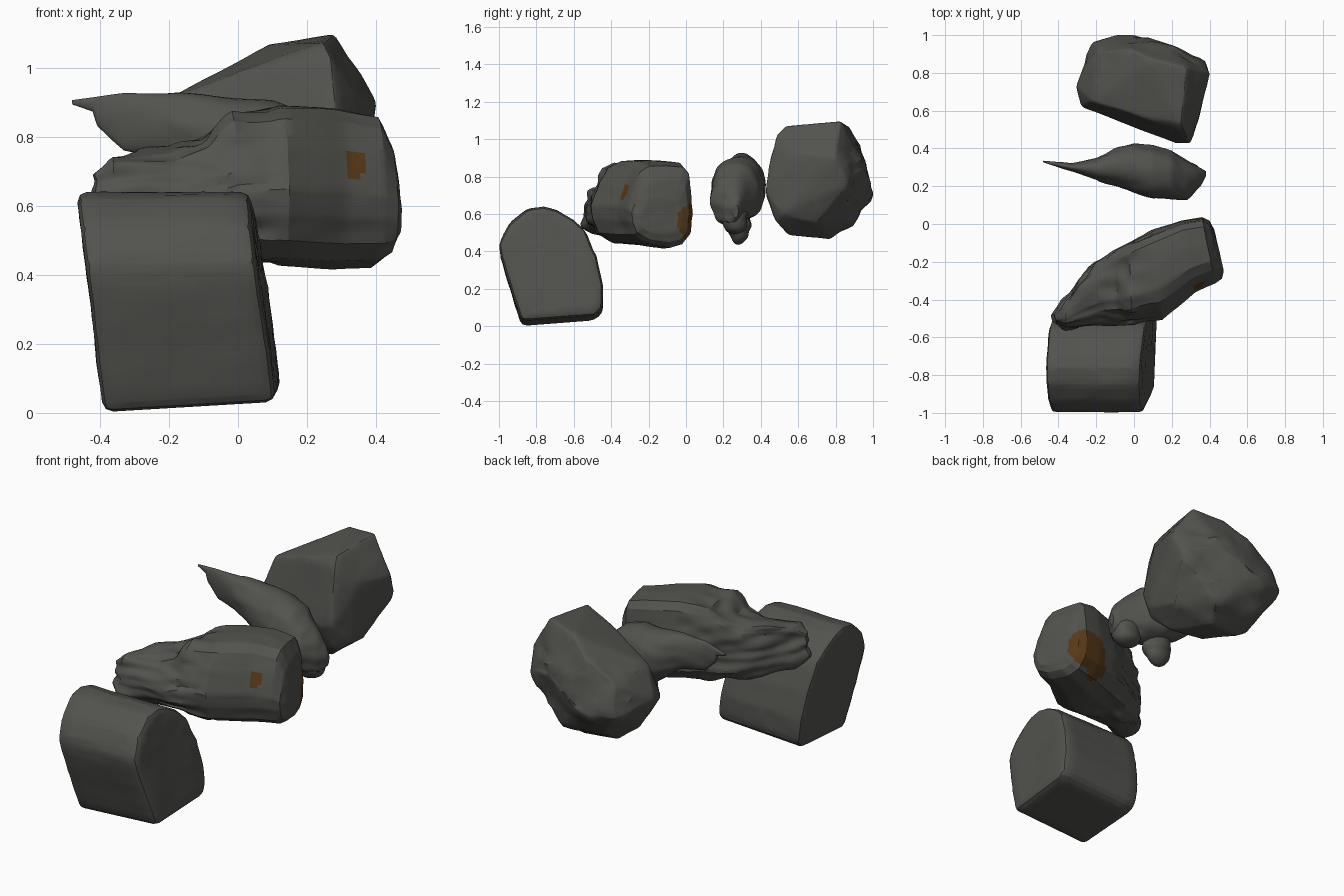
import bpy, bmesh, math
from mathutils import Vector, noise

if "Cube" in bpy.data.objects:
    bpy.data.objects.remove(bpy.data.objects["Cube"])


def material(name, rgb):
    m = bpy.data.materials.new(name)
    m.diffuse_color = (*rgb, 1)
    m.use_nodes = True
    m.node_tree.nodes["Principled BSDF"].inputs["Base Color"].default_value = m.diffuse_color
    return m


STONE = material("dark_grey_stone", (0.085, 0.085, 0.077))
RUST = material("rust_brown", (0.10, 0.042, 0.010))


def roughen(bm, amount):
    """Push vertices along their normals by layered noise; amount(co) gives the strength."""
    bm.normal_update()
    moves = []
    for v in bm.verts:
        p = v.co
        n = noise.noise(p * 5) + 0.8 * noise.noise(Vector((p.x * 7, p.y * 12, p.z * 22)))
        moves.append(v.normal * n * amount(p))
    for v, d in zip(bm.verts, moves):
        v.co += d


def finish(bm, name, angle=28):
    bmesh.ops.recalc_face_normals(bm, faces=bm.faces)
    me = bpy.data.meshes.new(name)
    bm.to_mesh(me)
    bm.free()
    ob = bpy.data.objects.new(name, me)
    bpy.context.collection.objects.link(ob)
    me.materials.append(STONE)
    bpy.ops.object.select_all(action='DESELECT')
    ob.select_set(True)
    bpy.context.view_layer.objects.active = ob
    bpy.ops.object.shade_smooth_by_angle(angle=math.radians(angle))
    return ob


def hull_rock(name, points, bevel, amount):
    """Boulder from the convex hull of a few corner points, with worn edges."""
    bm = bmesh.new()
    for p in points:
        bm.verts.new(p)
    bmesh.ops.convex_hull(bm, input=bm.verts)
    loose = [v for v in bm.verts if not v.link_faces]
    bmesh.ops.delete(bm, geom=loose, context='VERTS')
    bmesh.ops.dissolve_limit(bm, angle_limit=math.radians(6), verts=bm.verts, edges=bm.edges)
    bm.normal_update()
    sharp = [e for e in bm.edges if len(e.link_faces) == 2 and e.calc_face_angle(0) > math.radians(25)]
    bmesh.ops.bevel(bm, geom=sharp, offset=bevel, segments=2, profile=0.5,
                    affect='EDGES', clamp_overlap=True)
    bmesh.ops.triangulate(bm, faces=bm.faces)
    for limit in (0.16, 0.09, 0.06):
        long_edges = [e for e in bm.edges if e.calc_length() > limit]
        bmesh.ops.subdivide_edges(bm, edges=long_edges, cuts=1)
        bmesh.ops.triangulate(bm, faces=bm.faces)
    roughen(bm, amount)
    return finish(bm, name)


def loft_rock(name, sections, outline, amount, steps=8):
    """Boulder skinned over sections: front x, y, back x, y, bottom z, top z.
    outline is the cross-section as (0 front - 1 back, 0 bottom - 1 top)."""
    bm = bmesh.new()
    sides = len(outline)
    rows = []
    for a, b in zip(sections, sections[1:]):
        rows += [[p + (q - p) * i / steps for p, q in zip(a, b)] for i in range(steps)]
    rows.append(list(sections[-1]))
    rings = [[bm.verts.new((fx + (bx - fx) * u, fy + (by - fy) * u, lo + (hi - lo) * w))
              for u, w in outline] for fx, fy, bx, by, lo, hi in rows]

    def skin(a, b):
        for k in range(sides):
            j = (k + 1) % sides
            bm.faces.new((a[k], a[j], b[j], b[k]))

    for a, b in zip(rings, rings[1:]):
        skin(a, b)
    # end caps, filled with shrinking rings
    for ring in (rings[0], rings[-1]):
        mid = sum((v.co for v in ring), Vector()) / sides
        outer = ring
        for f in (0.8, 0.6, 0.4, 0.2):
            inner = [bm.verts.new(mid + (v.co - mid) * f) for v in ring]
            skin(outer, inner)
            outer = inner
        bm.faces.new(outer)
    bmesh.ops.recalc_face_normals(bm, faces=bm.faces)
    roughen(bm, amount)
    return finish(bm, name)


def oval(power, sides=44):
    pts = []
    for k in range(sides):
        c, s = math.cos(2 * math.pi * k / sides), math.sin(2 * math.pi * k / sides)
        pts.append((0.5 + 0.5 * math.copysign(abs(c) ** (2 / power), c),
                    0.5 + 0.5 * math.copysign(abs(s) ** (2 / power), s)))
    return pts


def polygon(corners, cuts=6):
    pts = []
    for a, b in zip(corners, corners[1:] + corners[:1]):
        pts += [(a[0] + (b[0] - a[0]) * i / cuts, a[1] + (b[1] - a[1]) * i / cuts) for i in range(cuts)]
    return pts


# Front boulder: side profile (y, z) swept across x, leaning left with height
profile = [(-0.88, 0.0), (-0.82, 0.025), (-0.49, 0.03), (-0.445, 0.07), (-0.445, 0.2),
           (-0.48, 0.36), (-0.54, 0.51), (-0.60, 0.565), (-0.69, 0.62), (-0.76, 0.64),
           (-0.85, 0.625), (-0.95, 0.54), (-1.0, 0.43), (-0.99, 0.36)]
corners = []
for y, z in profile:
    lean = 0.075 * (1 - z / 0.62)
    corners.append((-0.465 + lean, y, z))
    corners.append((0.04 + lean + 0.05 * (y + 0.75), y, z + 0.03 * (1 - z / 0.64)))
hull_rock("front_boulder", corners, 0.03, lambda p: 0.004 if p.z > 0.1 else 0.0)

# Curved boulder: flat top, ridged front face, crumbled left end, blunt right end
wedge = polygon([(0.34, 0.99), (0.6, 1.0), (0.86, 0.98), (0.94, 0.9), (0.985, 0.62), (1.0, 0.42),
                 (0.96, 0.18), (0.84, 0.04), (0.65, 0.0), (0.3, 0.05), (0.09, 0.16),
                 (0.02, 0.32), (0.0, 0.48), (0.1, 0.74), (0.2, 0.92)])
curved = loft_rock("curved_boulder", [
    (-0.41, -0.52, -0.42, -0.48, 0.57, 0.69),
    (-0.36, -0.55, -0.36, -0.40, 0.51, 0.74),
    (-0.18, -0.53, -0.20, -0.20, 0.47, 0.76),
    (-0.08, -0.53, -0.12, -0.15, 0.455, 0.80),
    (0.00, -0.525, -0.04, -0.10, 0.44, 0.87),
    (0.15, -0.51, 0.10, -0.03, 0.425, 0.89),
    (0.32, -0.365, 0.25, 0.02, 0.415, 0.88),
    (0.43, -0.315, 0.36, 0.035, 0.42, 0.86),
    (0.465, -0.29, 0.40, 0.015, 0.45, 0.78),
    (0.475, -0.25, 0.42, -0.02, 0.49, 0.69)],
    wedge, lambda p: 0.028 if p.x < 0.0 else (0.016 if p.x < 0.1 else 0.004), steps=6)

# Rust patches on the curved boulder
curved.data.materials.append(RUST)
patches = [(Vector((0.33, 0.02, 0.56)), (0.13, 0.10, 0.11)),
           (Vector((0.25, -0.01, 0.48)), (0.07, 0.08, 0.07)),
           (Vector((0.34, -0.35, 0.722)), (0.034, 0.12, 0.038))]
for f in curved.data.polygons:
    for centre, size in patches:
        d = f.center - centre
        if sum((a / b) ** 2 for a, b in zip(d, size)) < 1:
            f.material_index = 1

# Blade boulder: thin tip at the left, swelling to the right
blade = [(-0.48, .327, .335, .893, .905), (-0.42, .308, .33, .873, .912), (-0.405, .303, .328, .83, .914),
         (-0.33, .28, .32, .76, .925), (-0.20, .235, .35, .73, .925), (-0.10, .20, .40, .66, .92),
         (0.0, .165, .425, .60, .91), (0.10, .14, .42, .56, .90), (0.20, .13, .39, .54, .87),
         (0.28, .135, .34, .54, .80), (0.35, .20, .30, .55, .72), (0.38, .25, .28, .58, .65)]
loft_rock("blade_boulder", [(x, f, x, b, lo, hi) for x, f, b, lo, hi in blade],
          oval(2.1), lambda p: 0.010 if p.x > -0.2 else 0.003, steps=5)

# Two knobs hanging under the blade boulder
for side, centre, size in (("right", (0.27, 0.265, 0.575), (0.09, 0.07, 0.085)),
                           ("left", (0.08, 0.28, 0.555), (0.09, 0.065, 0.115))):
    bm = bmesh.new()
    bmesh.ops.create_icosphere(bm, subdivisions=4, radius=1)
    for v in bm.verts:
        v.co = Vector(c + s * p for c, s, p in zip(centre, size, v.co))
    roughen(bm, lambda p: 0.014)
    finish(bm, "blade_knob_" + side)

# Rear boulder: sloping top, craggy back face
rear = [(.28, .83, 1.1), (.10, .87, 1.07), (.25, .53, 1.075), (.27, .485, 1.03), (.0, .58, .985),
        (-.02, .93, .98), (-.22, .65, .90), (-.20, .92, .88), (.36, .80, .98), (.35, .58, .92),
        (.40, .80, .90), (.38, .86, .75), (-.31, .73, .75), (-.28, .62, .72), (-.05, .54, .72),
        (.22, .425, .70), (.30, .425, .72), (.28, .455, .92), (.33, .52, .60), (.36, .88, .80),
        (.20, .95, .85), (.0, .998, .72), (-.10, 1.0, .70), (-.22, .96, .70), (-.10, .75, .48),
        (.10, .77, .465), (.20, .55, .485), (.0, .57, .50), (-.20, .70, .55), (-.10, .90, .57),
        (.15, .88, .54), (.30, .70, .55), (.28, .48, .56)]
hull_rock("rear_boulder", rear, 0.015, lambda p: 0.018 if p.y > 0.85 and p.z < 0.95 else 0.004)
